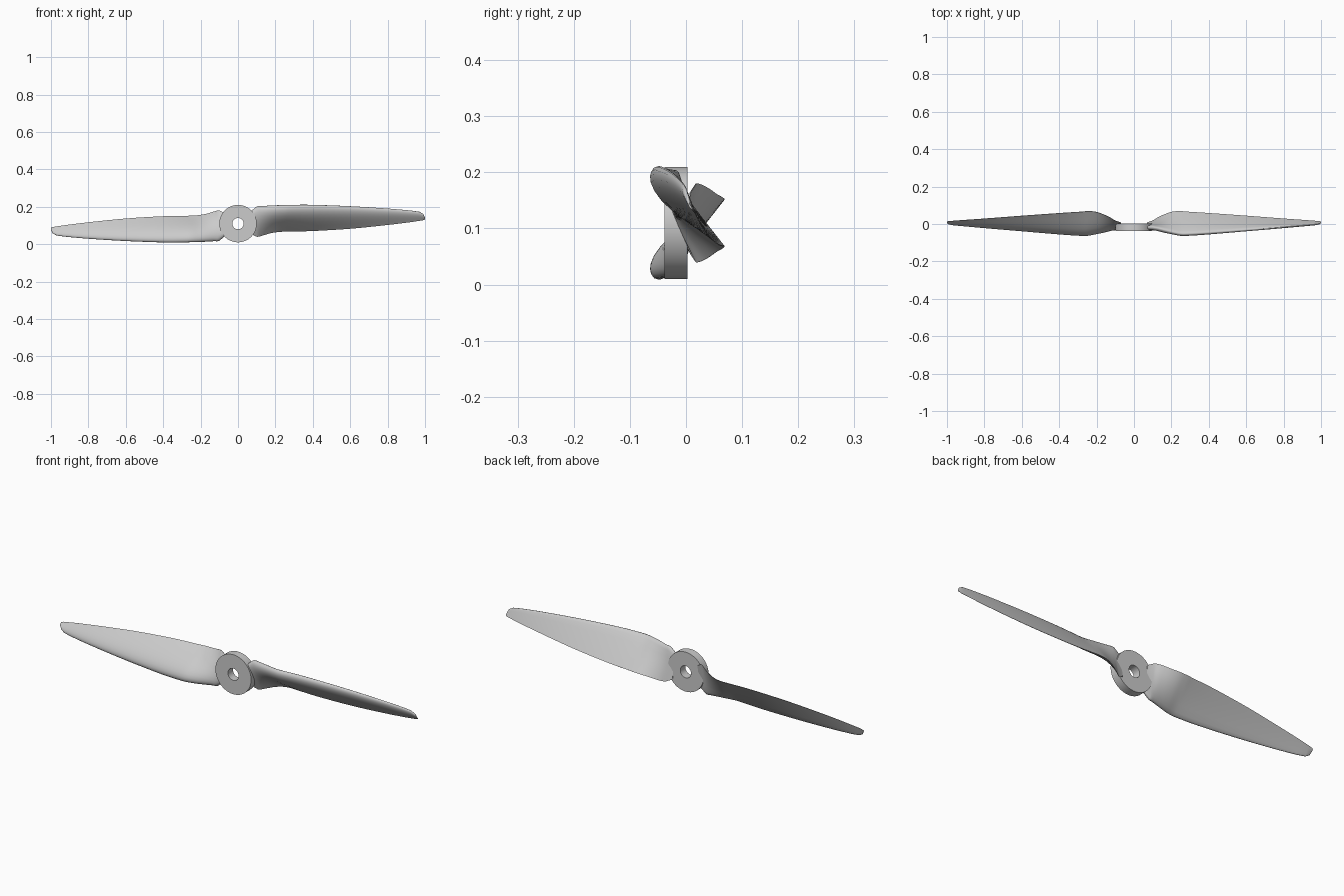
import bpy, bmesh, math
from mathutils import Matrix, Vector

if "Cube" in bpy.data.objects:
    bpy.data.objects.remove(bpy.data.objects["Cube"])

CZ = 0.11  # height of the shaft axis


def finish(bm, name, angle):
    bmesh.ops.recalc_face_normals(bm, faces=bm.faces)
    me = bpy.data.meshes.new(name)
    bm.to_mesh(me)
    bm.free()
    ob = bpy.data.objects.new(name, me)
    bpy.context.collection.objects.link(ob)
    bpy.ops.object.select_all(action='DESELECT')
    ob.select_set(True)
    bpy.context.view_layer.objects.active = ob
    bpy.ops.object.shade_smooth_by_angle(angle=math.radians(angle))
    return ob


def loft(bm, rings, cyclic=False):
    n = len(rings[0])
    vs = [[bm.verts.new(p) for p in r] for r in rings]
    pairs = list(zip(vs, vs[1:] + vs[:1])) if cyclic else list(zip(vs, vs[1:]))
    for a, b in pairs:
        for i in range(n):
            j = (i + 1) % n
            bm.faces.new((a[i], a[j], b[j], b[i]))
    if not cyclic:
        bm.faces.new(vs[0])
        bm.faces.new(vs[-1])


# hub: ring with a shaft hole along y
bm = bmesh.new()
rings = []
for r, y in ((0.1, -0.038), (0.1, 0.003), (0.03, 0.003), (0.03, -0.038)):
    rings.append([(r * math.cos(a), y, CZ + r * math.sin(a))
                  for a in (2 * math.pi * i / 64 for i in range(64))])
loft(bm, rings, True)
finish(bm, "hub", 30)

# blade stations: x, leading edge y z, trailing edge y z, thickness
STATIONS = [
    (0.070, -0.014, 0.178, 0.008, 0.055, 0.022),
    (0.100, -0.014, 0.203, 0.018, 0.040, 0.026),
    (0.130, -0.020, 0.206, 0.036, 0.046, 0.030),
    (0.170, -0.032, 0.209, 0.054, 0.058, 0.033),
    (0.210, -0.043, 0.211, 0.066, 0.065, 0.034),
    (0.250, -0.051, 0.212, 0.068, 0.068, 0.034),
    (0.290, -0.051, 0.213, 0.065, 0.069, 0.033),
    (0.400, -0.044, 0.213, 0.058, 0.071, 0.030),
    (0.600, -0.029, 0.205, 0.044, 0.083, 0.023),
    (0.800, -0.014, 0.192, 0.029, 0.103, 0.016),
    (0.930, -0.004, 0.180, 0.020, 0.119, 0.011),
    (0.970, -0.001, 0.174, 0.017, 0.125, 0.009),
    (0.990, 0.002, 0.163, 0.015, 0.128, 0.007),
    (1.000, 0.006, 0.143, 0.014, 0.132, 0.003),
]
# flat-backed airfoil: chord fraction, thickness fraction (+ = front)
FOIL = [(0, 0.2), (0.012, 0.45), (0.04, 0.65), (0.09, 0.83), (0.17, 0.96),
        (0.28, 1.0), (0.42, 0.92), (0.58, 0.72), (0.75, 0.45), (0.9, 0.19), (1, 0.03),
        (1, -0.03), (0.8, -0.06), (0.55, -0.08), (0.3, -0.1), (0.12, -0.1),
        (0.04, -0.04), (0.01, 0.06)]


def catmull(p0, p1, p2, p3, t):
    return [0.5 * (2 * b + (c - a) * t + (2 * a - 5 * b + 4 * c - d) * t * t
                   + (3 * b - a - 3 * c + d) * t ** 3)
            for a, b, c, d in zip(p0, p1, p2, p3)]


def section(s):
    x, ly, lz, ty, tz, th = s
    chord = Vector((ty - ly, tz - lz))
    n = Vector((chord.y, -chord.x)).normalized()
    return [(x, ly + chord.x * c + n.x * f * th, lz + chord.y * c + n.y * f * th)
            for c, f in FOIL]


def blade(name, angle):
    bm = bmesh.new()
    rows = []
    last = len(STATIONS) - 1
    for i in range(last):
        steps = 4 if 1 <= i < 10 else 1
        for k in range(steps):
            rows.append(catmull(STATIONS[max(i - 1, 0)], STATIONS[i],
                                STATIONS[i + 1], STATIONS[min(i + 2, last)], k / steps))
    rows.append(STATIONS[-1])
    loft(bm, [section(r) for r in rows])
    bmesh.ops.rotate(bm, verts=bm.verts, cent=(0, 0, CZ),
                     matrix=Matrix.Rotation(angle, 3, 'Y'))
    finish(bm, name, 45)


# two opposite blades
blade("blade_right", 0)
blade("blade_left", math.pi)
